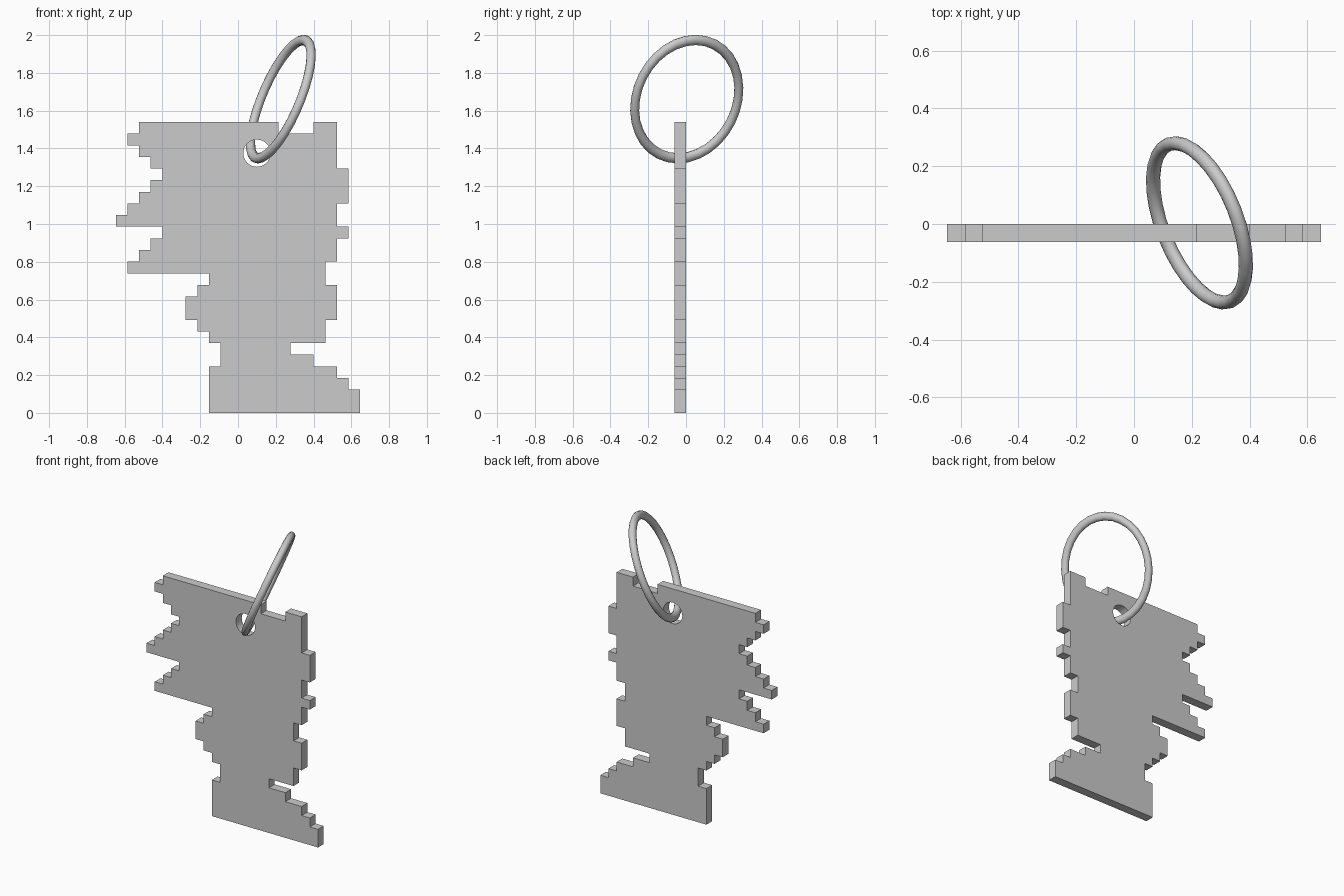
import bpy, bmesh
from mathutils import Matrix, Vector

cube = bpy.data.objects.get("Cube")
if cube:
    bpy.data.objects.remove(cube, do_unlink=True)

CELL = 0.0616       # one step of the stepped outline
HALF_WIDTH = 10.5   # half of the plate width in steps
THICK = 0.062

grey = bpy.data.materials.new("plain grey")
grey.use_nodes = True
GREY = (0.6, 0.6, 0.6, 1)
grey.diffuse_color = GREY
grey.node_tree.nodes["Principled BSDF"].inputs["Base Color"].default_value = GREY

# Stepped outline: (column of the edge, number of rows it lasts), bottom to top
left_runs = [(8, 4), (9, 2), (8, 1), (7, 1), (6, 2), (7, 1), (8, 1), (1, 1), (2, 1),
             (3, 1), (4, 1), (0, 1), (1, 1), (2, 1), (3, 1), (4, 1), (3, 1), (2, 1),
             (1, 1), (2, 1)]
right_runs = [(21, 2), (20, 1), (19, 1), (17, 1), (15, 1), (18, 2), (19, 3), (18, 2),
              (19, 2), (20, 1), (19, 2), (20, 3), (19, 4)]
top_notch = [(17, 25), (17, 24), (14, 24), (14, 25)]


def edge_points(runs):
    points, row = [], 0
    for col, count in runs:
        points += [(col, row), (col, row + count)]
        row += count
    return points


# Flat plate, extruded towards the front
outline = edge_points(right_runs) + top_notch + edge_points(left_runs)[::-1]
bm = bmesh.new()
face = bm.faces.new([bm.verts.new(((c - HALF_WIDTH) * CELL, 0, r * CELL)) for c, r in outline])
ext = bmesh.ops.extrude_face_region(bm, geom=[face])
moved = [v for v in ext["geom"] if isinstance(v, bmesh.types.BMVert)]
bmesh.ops.translate(bm, verts=moved, vec=(0, -THICK, 0))
bmesh.ops.recalc_face_normals(bm, faces=bm.faces)
mesh = bpy.data.meshes.new("stepped_plate")
bm.to_mesh(mesh)
bm.free()
plate = bpy.data.objects.new("stepped_plate", mesh)
bpy.context.collection.objects.link(plate)
mesh.materials.append(grey)

# Round hole for the ring
bpy.ops.mesh.primitive_cylinder_add(vertices=32, radius=0.072, depth=0.4,
                                    location=(0.1, 0, 1.375), rotation=(1.5708, 0, 0))
cutter = bpy.context.object
cutter.name = "hole_cutter"
cutter.data.materials.append(grey)
cutter.hide_render = True
cutter.hide_set(True)
cut = plate.modifiers.new("ring_hole", 'BOOLEAN')
cut.operation = 'DIFFERENCE'
cut.solver = 'EXACT'
cut.object = cutter

# Slightly oval key ring, leaning through the hole
long_axis = Vector((0.12, 0.047, 0.3135)).normalized()
short_axis = Vector((-0.107, 0.272, 0)).normalized()
normal = long_axis.cross(short_axis).normalized()
bpy.ops.mesh.primitive_torus_add(major_segments=32, minor_segments=12,
                                 major_radius=0.292, minor_radius=0.024)
ring = bpy.context.object
ring.name = "key_ring"
ring.data.materials.append(grey)
turn = Matrix((long_axis, short_axis, normal)).transposed().to_4x4()
ring.data.transform(Matrix.Translation((0.2265, 0.004, 1.661)) @ turn
                    @ Matrix.Diagonal((1.16, 1, 1, 1)))
bpy.ops.object.shade_smooth()
